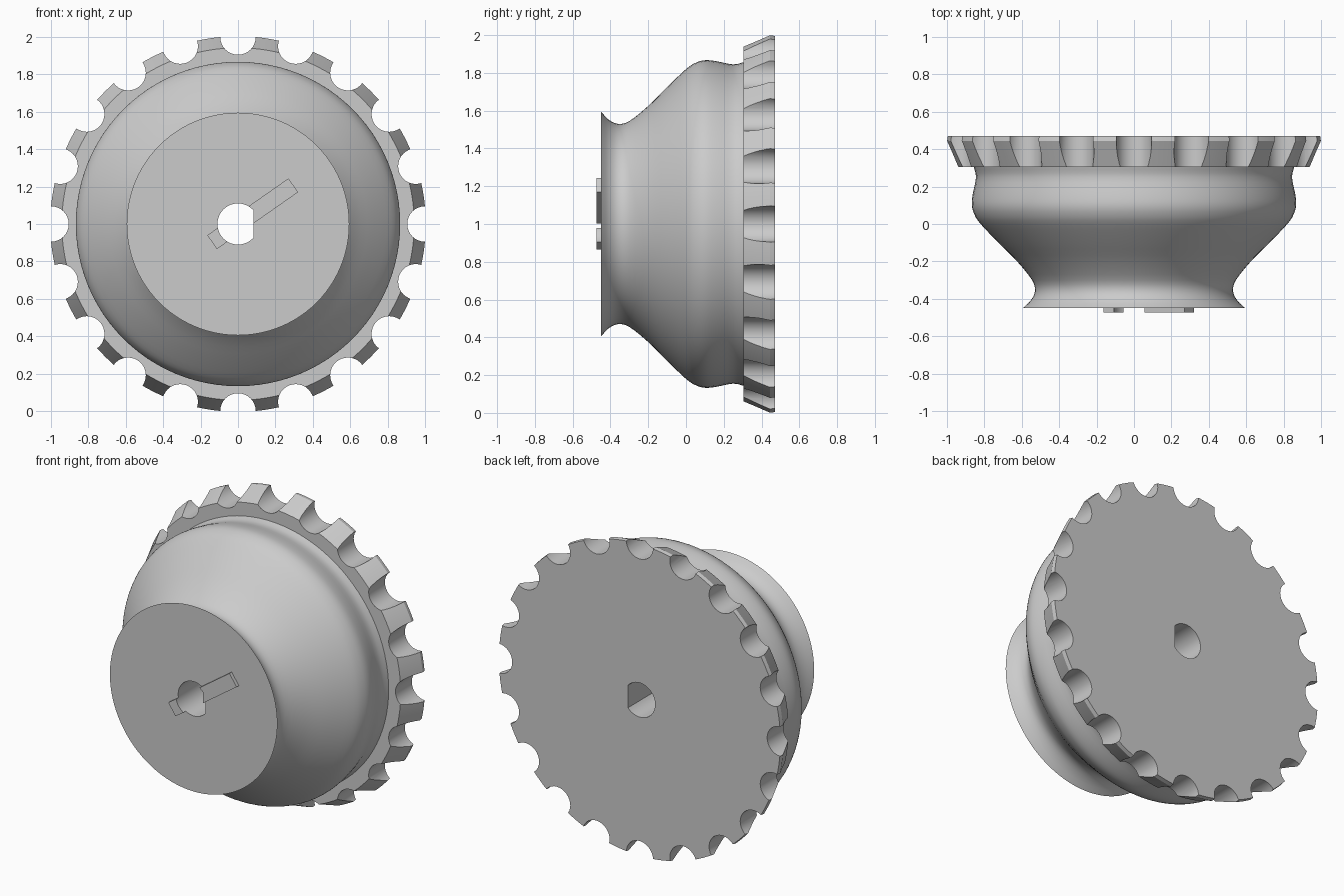
import bpy, bmesh
from math import sin, cos, pi, radians, acos
from mathutils import Matrix, Vector

cube = bpy.data.objects.get("Cube")
if cube:
    bpy.data.objects.remove(cube)

CENTRE = Vector((0, 0, 1))
grey = bpy.data.materials.new("grey plastic")
grey.use_nodes = True
GREY = (0.6, 0.6, 0.6, 1)
grey.diffuse_color = GREY
grey.node_tree.nodes["Principled BSDF"].inputs["Base Color"].default_value = GREY


def finish(name, bm):
    bmesh.ops.recalc_face_normals(bm, faces=bm.faces)
    mesh = bpy.data.meshes.new(name)
    bm.to_mesh(mesh)
    bm.free()
    mesh.materials.append(grey)
    ob = bpy.data.objects.new(name, mesh)
    bpy.context.collection.objects.link(ob)
    return ob


def lathe(name, profile, sides):
    """Closed solid turned round the y axis from (y, radius) pairs."""
    bm = bmesh.new()
    rings = [[bm.verts.new((r * sin(2 * pi * i / sides), y, 1 + r * cos(2 * pi * i / sides)))
              for i in range(sides)] for y, r in profile]
    for a, b in zip(rings, rings[1:]):
        for i in range(sides):
            j = (i + 1) % sides
            bm.faces.new((a[i], a[j], b[j], b[i]))
    bm.faces.new(rings[0])
    bm.faces.new(rings[-1])
    return finish(name, bm)


def prism(bm, outline, y0, y1):
    """Extrude an (x, z) outline along y."""
    face = bm.faces.new([bm.verts.new((x, y0, z)) for x, z in outline])
    ext = bmesh.ops.extrude_face_region(bm, geom=[face])["geom"]
    bmesh.ops.translate(bm, vec=(0, y1 - y0, 0),
                        verts=[v for v in ext if isinstance(v, bmesh.types.BMVert)])


def spline(pts, steps):
    """Smooth curve through the profile points."""
    p = [2 * pts[0] - pts[1]] + pts + [2 * pts[-1] - pts[-2]]
    out = []
    for a, b, c, d in zip(p, p[1:], p[2:], p[3:]):
        for k in range(steps):
            t = k / steps
            out.append(b + (c - a) * t / 2 + (2 * a - 5 * b + 4 * c - d) * t * t / 2
                       + (3 * b - a - 3 * c + d) * t ** 3 / 2)
    return out + [pts[-1]]


def cut(ob, cutter):
    mod = ob.modifiers.new("cut", "BOOLEAN")
    mod.operation, mod.solver, mod.object = "DIFFERENCE", "EXACT", cutter
    bpy.context.view_layer.objects.active = ob
    bpy.ops.object.modifier_apply(modifier=mod.name)


# Flared, bulging body
curve = [(-.45, .595), (-.41, .553), (-.36, .53), (-.3, .545), (-.2, .625), (-.1, .725),
         (0, .82), (.05, .853), (.1, .867), (.16, .862), (.25, .845), (.31, .858)]
body = lathe("body", spline([Vector(p) for p in curve], 3), 96)

# Bevelled grip rim
rim = lathe("grip_rim", [(.305, .942), (.445, 1.004), (.47, 1.0)], 160)

# Raised pointer bar on the front face
bm = bmesh.new()
prism(bm, [(-.169, -.045), (.361, -.045), (.361, .045), (-.169, .045)], -.473, -.445)
bmesh.ops.rotate(bm, verts=bm.verts, matrix=Matrix.Rotation(radians(-35), 3, "Y"))
bmesh.ops.translate(bm, verts=bm.verts, vec=CENTRE)
pointer = finish("pointer_bar", bm)

# Finger notches round the rim
bm = bmesh.new()
for n in range(20):
    a = 2 * pi * n / 20
    prism(bm, [(sin(a) + .095 * cos(2 * pi * k / 32), 1 + cos(a) + .095 * sin(2 * pi * k / 32))
               for k in range(32)], .2, .6)
notches = finish("notch_cutter", bm)

# D-shaped shaft hole
bm = bmesh.new()
R = .11
start = acos(.083 / R)
prism(bm, [(R * cos(start + (2 * pi - 2 * start) * k / 40),
            1 + R * sin(start + (2 * pi - 2 * start) * k / 40)) for k in range(41)], -.7, .7)
hole = finish("shaft_hole_cutter", bm)

cut(rim, notches)
for part in (body, rim, pointer):
    cut(part, hole)
for cutter in (notches, hole):
    bpy.data.objects.remove(cutter)

# Smooth turned surfaces with sharp rims
for part in (body, rim, pointer):
    bpy.ops.object.select_all(action="DESELECT")
    part.select_set(True)
    bpy.context.view_layer.objects.active = part
    bpy.ops.object.shade_smooth_by_angle(angle=radians(22))
